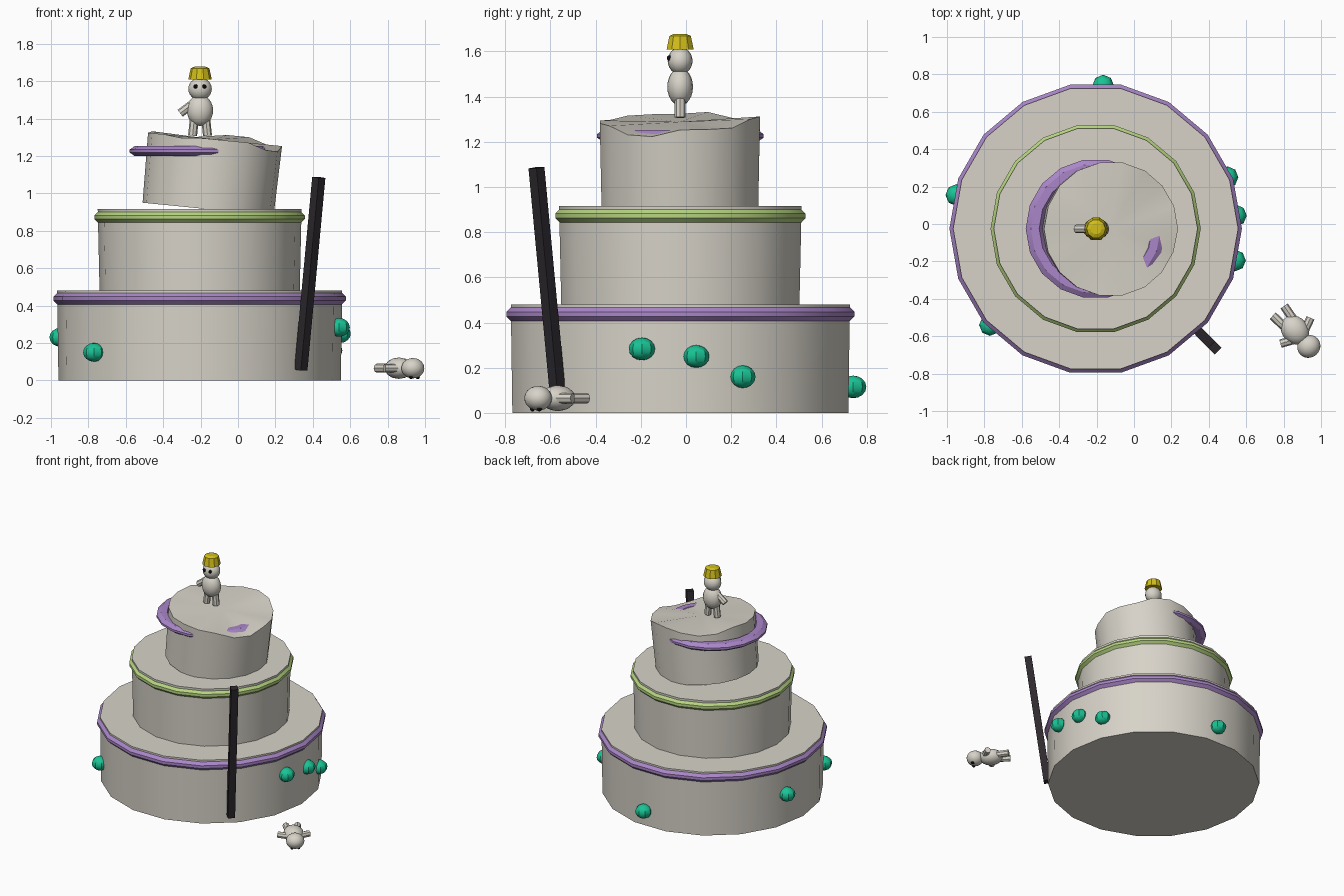
import bpy, bmesh
from math import sin, cos, radians, pi
from mathutils import Vector, Matrix

if "Cube" in bpy.data.objects:
    bpy.data.objects.remove(bpy.data.objects["Cube"])


def material(name, rgb):
    m = bpy.data.materials.new(name)
    m.use_nodes = True
    m.diffuse_color = (*rgb, 1)
    m.node_tree.nodes["Principled BSDF"].inputs["Base Color"].default_value = (*rgb, 1)
    return m


CREAM = material("cream", (0.68, 0.65, 0.58))
PURPLE = material("purple", (0.40, 0.24, 0.58))
GREEN = material("light_green", (0.47, 0.66, 0.22))
TEAL = material("teal", (0.01, 0.55, 0.30))
GOLD = material("gold", (0.65, 0.52, 0.01))
DARK = material("charcoal", (0.027, 0.022, 0.027))
BLACK = material("black", (0.006, 0.006, 0.008))


def finish(name, bm, mat, matrix=Matrix(), smooth=True):
    bmesh.ops.recalc_face_normals(bm, faces=bm.faces)
    mesh = bpy.data.meshes.new(name)
    bm.to_mesh(mesh)
    bm.free()
    mesh.materials.append(mat)
    ob = bpy.data.objects.new(name, mesh)
    bpy.context.collection.objects.link(ob)
    ob.matrix_world = matrix
    if smooth:
        bpy.ops.object.select_all(action="DESELECT")
        ob.select_set(True)
        bpy.context.view_layer.objects.active = ob
        bpy.ops.object.shade_smooth_by_angle(angle=radians(32))
    return ob


def lathe(profile, n, closed=False):
    """Turn a (radius, height) profile about z; zero radius makes a pole."""
    bm = bmesh.new()
    rings = []
    for r, z in profile:
        if r == 0:
            rings.append([bm.verts.new((0, 0, z))] * n)
        else:
            rings.append([bm.verts.new((r * cos(2 * pi * i / n), r * sin(2 * pi * i / n), z))
                          for i in range(n)])
    pairs = list(zip(rings, rings[1:]))
    if closed:
        pairs.append((rings[-1], rings[0]))
    for a, b in pairs:
        for i in range(n):
            j = (i + 1) % n
            corners = list(dict.fromkeys((a[i], a[j], b[j], b[i])))
            bm.faces.new(corners)
    return bm


def ellipsoid(name, centre, radii, mat, base=Matrix(), seg=16, rings=12):
    bm = bmesh.new()
    bmesh.ops.create_uvsphere(bm, u_segments=seg, v_segments=rings, radius=1)
    bmesh.ops.scale(bm, vec=radii, verts=bm.verts)
    return finish(name, bm, mat, base @ Matrix.Translation(centre))


def rod(name, start, end, r, mat, base=Matrix(), seg=8):
    start, end = Vector(start), Vector(end)
    axis = end - start
    bm = lathe([(0, 0), (r, 0), (r, axis.length), (0, axis.length)], seg)
    turn = axis.to_track_quat("Z", "Y").to_matrix().to_4x4()
    return finish(name, bm, mat, base @ Matrix.Translation(start) @ turn)


CX, CY, SIDES = -0.205, -0.025, 18


def tier(name, r0, r1, z0, z1):
    bm = lathe([(0, z0), (r0, z0), (r1, z1), (0, z1)], SIDES)
    finish(name, bm, CREAM, Matrix.Translation((CX, CY, 0)))


def icing_ring(name, r, z, h, width, mat):
    # flattened six-sided band with a narrow outer face
    s = [(r, -0.3 * h), (r, 0.3 * h), (r - 0.3 * width, h), (r - 0.8 * width, h),
         (r - width, 0), (r - 0.8 * width, -h), (r - 0.3 * width, -h)]
    bm = lathe([(a, b + z) for a, b in s], SIDES, closed=True)
    finish(name, bm, mat, Matrix.Translation((CX, CY, 0)))


# Cake tiers and icing bands
tier("bottom_tier", 0.755, 0.762, 0, 0.48)
tier("middle_tier", 0.535, 0.545, 0.47, 0.915)
icing_ring("bottom_icing_ring", 0.782, 0.437, 0.034, 0.08, PURPLE)
icing_ring("middle_icing_ring", 0.562, 0.872, 0.034, 0.08, GREEN)
icing_ring("top_icing_ring", 0.374, 1.226, 0.027, 0.09, PURPLE)

# Slipping top tier with an uneven rim
bm = lathe([(0, 0), (0.352, 0), (0.36, 0.375), (0, 0.375)], SIDES)
bm.verts.ensure_lookup_table()
rim = bm.verts[1 + SIDES:1 + 2 * SIDES]
bumps = {60: 0.03, 80: 0.03, 100: 0.01, 120: -0.01, 140: -0.01, 160: 0.01,
         240: -0.01, 320: -0.03, 340: -0.032}
for i, v in enumerate(rim):
    v.co.z += bumps.get(i * 20, 0)
finish("top_tier", bm, CREAM,
       Matrix.Translation((-0.16, -0.027, 0.915)) @ Matrix.Rotation(radians(5.7), 4, "Y"))

# Round candies stuck to the bottom tier
candies = [(0.54, -0.195, 0.283), (0.545, 0.045, 0.25), (0.5, 0.25, 0.16),
           (-0.165, 0.74, 0.115), (-0.77, -0.54, 0.15), (-0.95, 0.155, 0.23)]
for i, c in enumerate(candies):
    ellipsoid(f"candy_{i + 1}", c, (0.058, 0.058, 0.05), TEAL, seg=8, rings=8)

# Square stick leaning beside the cake
low, high = Vector((0.336, -0.565, 0.055)), Vector((0.432, -0.662, 1.085))
bm = bmesh.new()
bmesh.ops.create_cube(bm, size=1)
bmesh.ops.scale(bm, vec=(0.05, 0.05, (high - low).length), verts=bm.verts)
lean = Vector((0, 0, 1)).rotation_difference(high - low).to_matrix().to_4x4()
finish("leaning_stick", bm, DARK,
       Matrix.Translation((low + high) / 2) @ lean @ Matrix.Rotation(pi / 4, 4, "Z"), smooth=False)


def figure(name, base, arm_sides, arm_drop):
    # local z runs from feet to head, the face looks along -y
    ellipsoid(name + "_body", (0, 0, 0), (0.07, 0.057, 0.083), CREAM, base)
    ellipsoid(name + "_head", (0, 0, 0.115), (0.063, 0.055, 0.06), CREAM, base)
    for s in (-1, 1):
        rod(f"{name}_leg_{'left' if s > 0 else 'right'}", (s * 0.03, 0, -0.04),
            (s * 0.04, 0, -0.135), 0.024, CREAM, base)
        ellipsoid(f"{name}_eye_{'left' if s > 0 else 'right'}", (s * 0.023, -0.047, 0.128),
                  (0.012, 0.012, 0.012), BLACK, base, 8, 6)
    for s in arm_sides:
        rod(f"{name}_arm_{'left' if s > 0 else 'right'}", (s * 0.04, 0, 0.035),
            (s * 0.106, 0, 0.035 - arm_drop), 0.023, CREAM, base)


# Standing figure with a crown, one arm missing
stand = Matrix.Translation((-0.203, -0.026, 1.443))
figure("standing_figure", stand, (-1,), 0.05)
crown = lathe([(0, 0.165), (0.063, 0.165), (0.05, 0.225), (0.03, 0.234), (0, 0.234)], 10)
finish("crown", crown, GOLD, stand, smooth=False)

# Fallen figure lying face down
up = Vector((0.65, -0.76, 0)).normalized()
back = Vector((0, 0, 1))
lie = Matrix((back.cross(up), back, up)).transposed().to_4x4()
figure("fallen_figure", Matrix.Translation((0.86, -0.567, 0.065)) @ lie, (-1, 1), 0.03)
